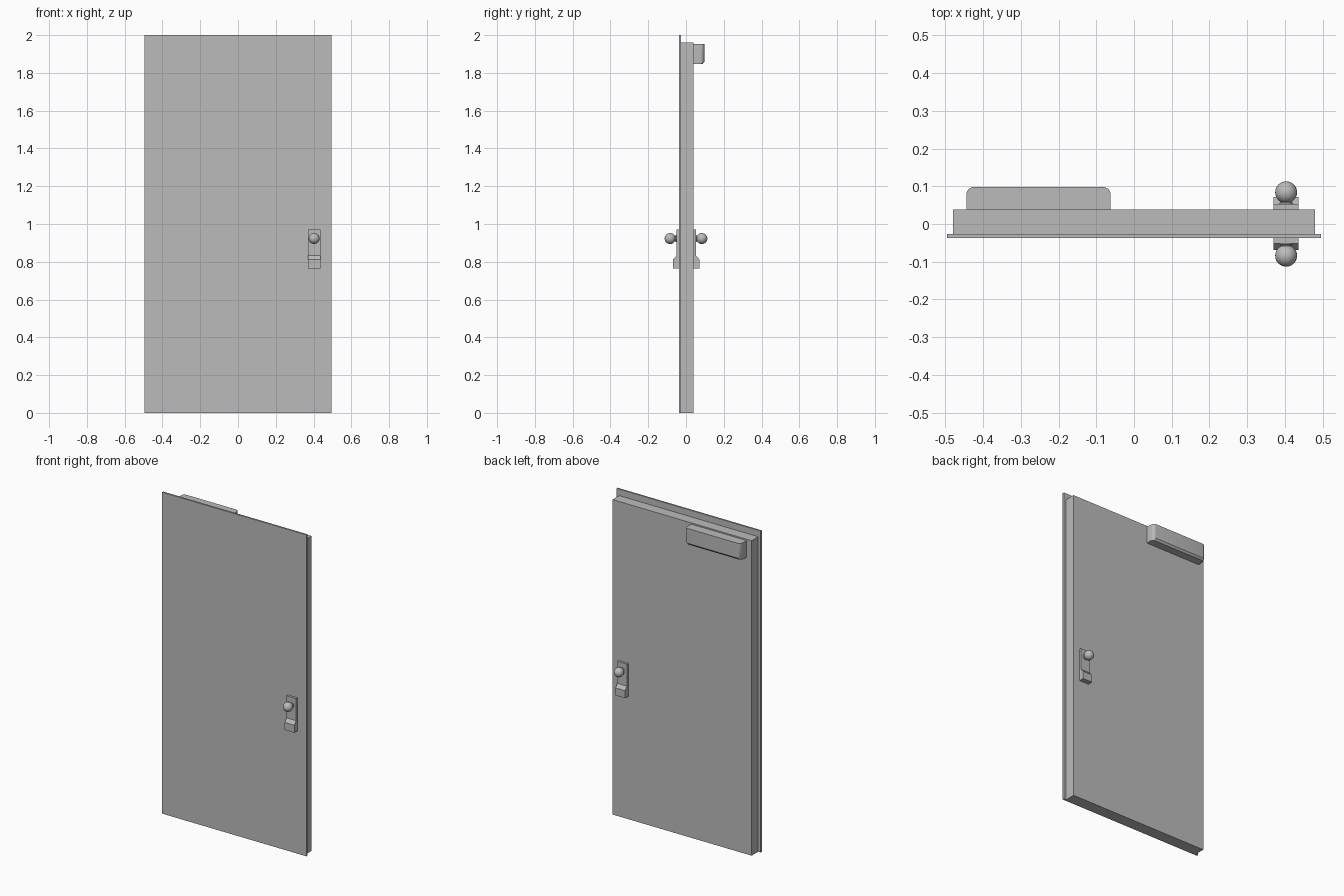
import bpy
import bmesh
import math
from mathutils import Vector

if "Cube" in bpy.data.objects:
    bpy.data.objects.remove(bpy.data.objects["Cube"], do_unlink=True)

grey = bpy.data.materials.new("plain grey")
grey.use_nodes = True
grey.diffuse_color = (0.5, 0.5, 0.5, 1)
grey.node_tree.nodes["Principled BSDF"].inputs["Base Color"].default_value = (0.5, 0.5, 0.5, 1)


def finish(name, bm, smooth=False):
    bmesh.ops.recalc_face_normals(bm, faces=bm.faces)
    mesh = bpy.data.meshes.new(name)
    bm.to_mesh(mesh)
    bm.free()
    mesh.materials.append(grey)
    obj = bpy.data.objects.new(name, mesh)
    bpy.context.collection.objects.link(obj)
    if smooth:
        bpy.ops.object.select_all(action="DESELECT")
        obj.select_set(True)
        bpy.context.view_layer.objects.active = obj
        bpy.ops.object.shade_smooth_by_angle(angle=math.radians(35))
    return obj


def loft(name, rings, smooth=False):
    """Skin a list of equal-length point rings and cap both ends."""
    bm = bmesh.new()
    loops = [[bm.verts.new(p) for p in ring] for ring in rings]
    for a, b in zip(loops, loops[1:]):
        for i in range(len(a)):
            j = (i + 1) % len(a)
            bm.faces.new((a[i], a[j], b[j], b[i]))
    bm.faces.new(loops[0])
    bm.faces.new(loops[-1])
    return finish(name, bm, smooth)


def box(name, x, y0, y1, top):
    base = [(-x, y0), (x, y0), (x, y1), (-x, y1)]
    return loft(name, [[(px, py, z) for px, py in base] for z in (0, top)])


# Door leaf: wide front sheet over a narrower, shorter core
front_y, sheet_y, back_y = -0.037, -0.026, 0.039
box("door_front_sheet", 0.496, front_y, sheet_y, 2.0)
box("door_core", 0.479, sheet_y, back_y, 1.96)

# Door closer: rounded outer corners and a chamfered lower edge
x0, x1, y1, r = -0.444, -0.062, 0.098, 0.02
outline = [(x0, back_y)]
for cx, start in ((x0 + r, 180), (x1 - r, 90)):
    for k in range(7):
        a = math.radians(start - 15 * k)
        outline.append((cx + r * math.cos(a), y1 - r + r * math.sin(a)))
outline.append((x1, back_y))
rings = []
for z, depth in ((1.848, 0.84), (1.86, 1), (1.952, 1)):
    rings.append([(x, back_y + (y - back_y) * depth, z) for x, y in outline])
loft("door_closer", rings, True)


# Lock sets: backplate with a bulged lower housing, and a round knob
knob_x, knob_z, knob_r = 0.403, 0.923, 0.029
plate = [(0, 0.765), (0.032, 0.765), (0.032, 0.812), (0.014, 0.833), (0.014, 0.97), (0, 0.97)]


def lock_set(label, surface, side):
    loft(label + "_lock_plate",
         [[(knob_x + s * 0.033, surface + side * d, z) for d, z in plate] for s in (-1, 1)])

    # Turned profile: flared rose, neck, then the ball
    centre = 0.113 - knob_r
    base = abs(surface) + 0.012
    profile = [(0.018, base), (0.018, base + 0.005), (0.012, base + 0.008)]
    for k in range(13):
        a = math.radians(155 - k * 150 / 12)
        profile.append((knob_r * math.sin(a), centre + knob_r * math.cos(a)))
    profile.append((0.0005, centre + knob_r))
    rings = []
    for radius, depth in profile:
        rings.append([Vector((knob_x + radius * math.cos(t), side * depth, knob_z + radius * math.sin(t)))
                      for t in (math.tau * i / 24 for i in range(24))])
    loft(label + "_knob", rings, True)


lock_set("front", front_y, -1)
lock_set("back", back_y, 1)
